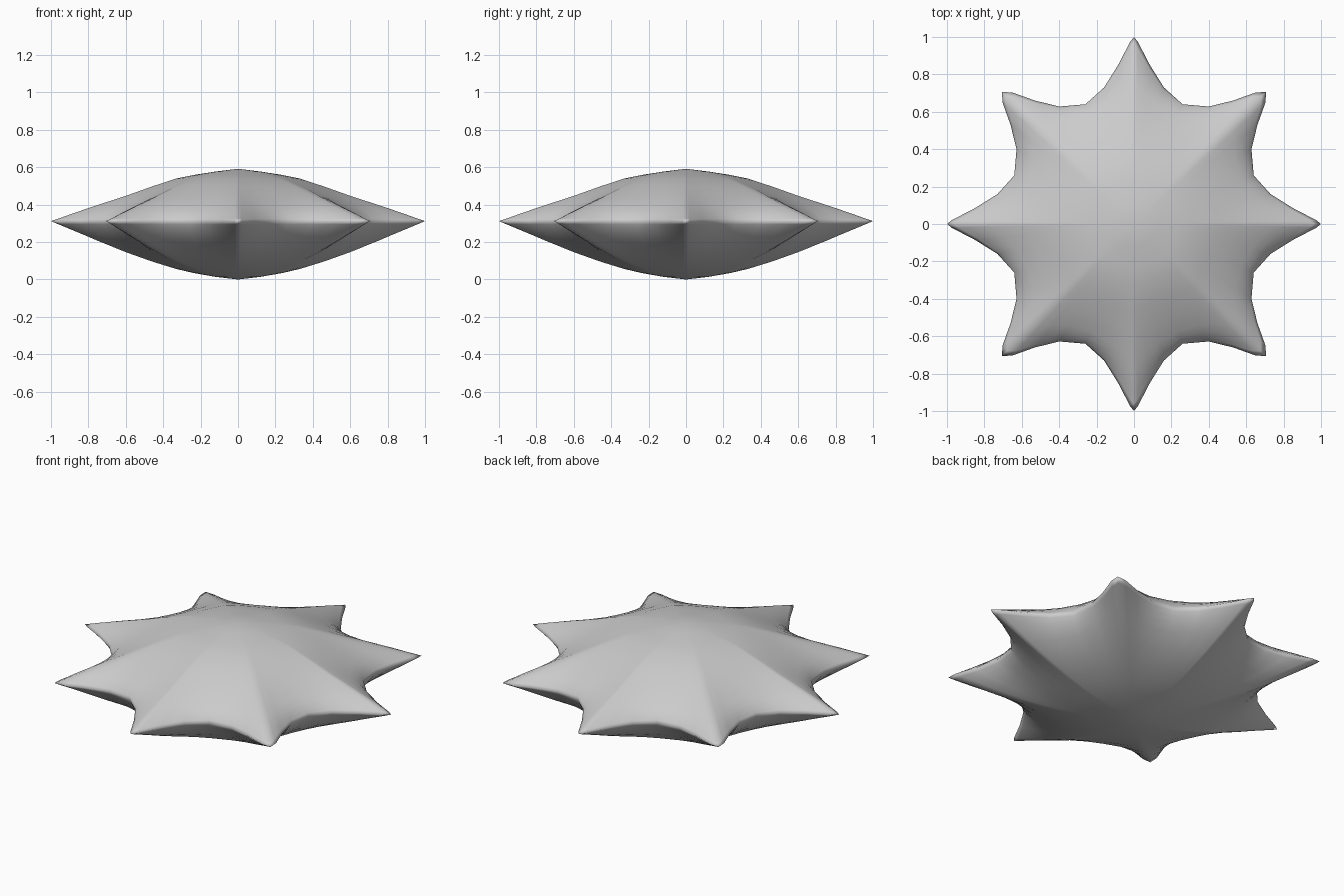
import bpy, bmesh, math

if "Cube" in bpy.data.objects:
    bpy.data.objects.remove(bpy.data.objects["Cube"])

# Star outline: one eighth, from an axis tip to a diagonal tip
eighth = [(1, 0), (.975, .02), (.85, .085), (.73, .16), (.64, .26),
          (.628, .40), (.66, .53), (.703, .65), (.706, .706)]
quarter = eighth + [(y, x) for x, y in reversed(eighth[1:-1])]
outline = []
for turn in range(4):
    outline += quarter
    quarter = [(-y, x) for x, y in quarter]

# Inflated cross-section: (radius along a spike, height) between the two poles
profile = [(.12, .014), (.235, .034), (.33, .056), (.46, .096), (.6, .146),
           (.75, .207), (.83, .241), (.9, .27), (.96, .295), (1, .312),
           (.96, .325), (.9, .347), (.83, .371), (.75, .398),
           (.6, .447), (.46, .497), (.33, .540), (.235, .559), (.12, .577)]


def ring_point(x, y, s):
    """Rings are round near the poles and become the star at the rim."""
    r = math.hypot(x, y)
    k = s * (1 + (r - 1) * s ** 2) / r
    return x * k, y * k


bm = bmesh.new()
bottom = bm.verts.new((0, 0, 0))
top = bm.verts.new((0, 0, .592))
rings = [[bm.verts.new((*ring_point(x, y, s), z)) for x, y in outline]
         for s, z in profile]
n = len(outline)
for i in range(n):
    j = (i + 1) % n
    bm.faces.new((bottom, rings[0][j], rings[0][i]))
    bm.faces.new((top, rings[-1][i], rings[-1][j]))
    for a, b in zip(rings, rings[1:]):
        bm.faces.new((a[i], a[j], b[j], b[i]))
for f in bm.faces:
    f.smooth = True
mesh = bpy.data.meshes.new("star_cushion")
bm.to_mesh(mesh)
bm.free()
bpy.context.collection.objects.link(bpy.data.objects.new("star_cushion", mesh))
